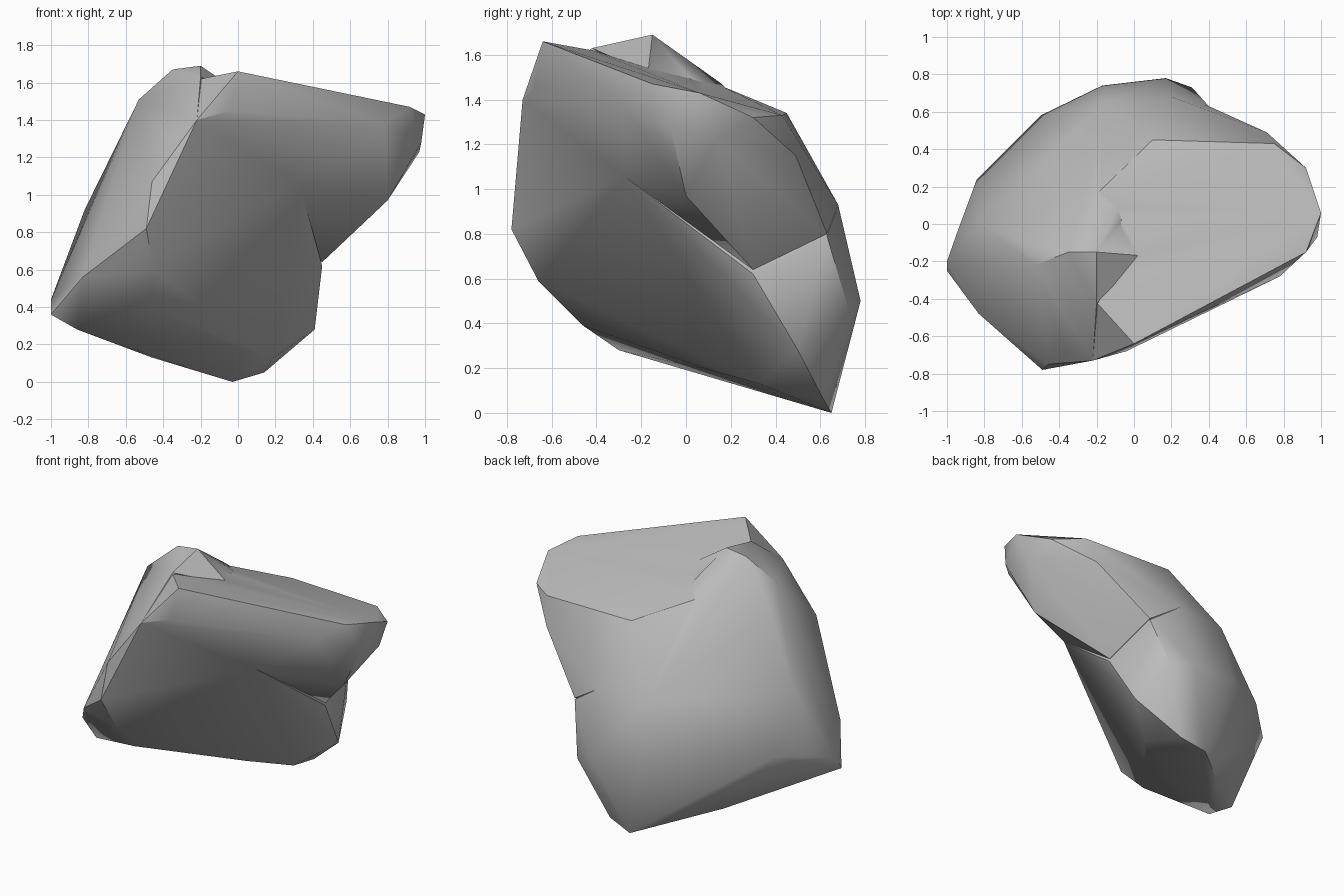
import bpy, bmesh, math

if "Cube" in bpy.data.objects:
    bpy.data.objects.remove(bpy.data.objects["Cube"])

# One stone colour
stone = bpy.data.materials.new("stone_grey")
stone.diffuse_color = (0.5, 0.5, 0.5, 1)
stone.use_nodes = True
stone.node_tree.nodes["Principled BSDF"].inputs["Base Color"].default_value = stone.diffuse_color


def hull(name, points):
    """Faceted block: the convex hull of a few corner points."""
    bm = bmesh.new()
    for p in points:
        bm.verts.new(p)
    out = bmesh.ops.convex_hull(bm, input=bm.verts[:])
    junk = {g for g in out["geom_interior"] + out["geom_unused"]
            if isinstance(g, bmesh.types.BMVert)}
    bmesh.ops.delete(bm, geom=list(junk), context='VERTS')
    bmesh.ops.recalc_face_normals(bm, faces=bm.faces[:])
    mesh = bpy.data.meshes.new(name)
    bm.to_mesh(mesh)
    bm.free()
    ob = bpy.data.objects.new(name, mesh)
    bpy.context.collection.objects.link(ob)
    mesh.materials.append(stone)
    return ob


# Corners of the sloping main mass, with the knob on its top
lower = [
    (-1, -.25, .36), (-1, -.2, .44), (-.83, -.48, .56), (-.86, -.3, .28),
    (-.46, .25, .13), (-.03, .65, 0), (.14, .62, .05), (.19, .33, .13),
    (-.02, .11, .19), (-.46, -.46, .39), (-.45, -.66, .59), (-.49, -.78, .82),
    (.41, .5, .28), (.45, .3, .62), (.31, .73, .45), (.17, .78, .5),
    (-.17, .74, .52), (-.5, .58, .55), (-.84, .24, .58), (-.94, -.03, .52),
    (-.82, 0, .92), (-.16, .65, .93), (.2, .68, .93), (.4, .63, .79),
    (-.07, -.52, .95), (.33, -.28, 1.06),
    (-.46, -.75, 1.07), (-.36, -.68, 1.28), (-.22, -.73, 1.4),
    (-.57, -.1, 1.36), (-.53, -.22, 1.51), (-.35, -.15, 1.67),
    (-.2, -.15, 1.69), (-.2, -.42, 1.63), (-.2, .16, 1.47),
]

# Corners of the flat-topped overhanging slab
upper = [
    (0, -.64, 1.66), (-.22, -.73, 1.4), (-.04, -.68, 1.45),
    (.78, -.28, 1.38), (.92, -.15, 1.47), (1, .06, 1.43), (.98, -.07, 1.28),
    (.97, .14, 1.23), (.8, 0, .97), (.66, .2, .88), (.45, .3, .64),
    (.92, .3, 1.32), (.75, .43, 1.33), (.1, .45, 1.34), (.71, .49, 1.15),
    (.4, .63, .8), (.2, .68, .93), (-.16, .65, .93), (-.57, -.1, 1.36),
    (.33, -.28, 1.06), (-.2, -.42, 1.62), (-.2, .16, 1.46),
]

# Ridge running from the knob down onto the flat top
ridge = [(-.2, -.15, 1.69), (.05, -.17, 1.52), (-.2, -.42, 1.63),
         (-.2, .16, 1.47), (-.25, -.15, 1.3)]

rock = hull("rock", lower)
bpy.context.view_layer.objects.active = rock
rock.select_set(True)

# Fuse the pieces into the main mass
for name, pts in (("rock_overhang", upper), ("knob_ridge", ridge)):
    piece = hull(name, pts)
    fuse = rock.modifiers.new("fuse", 'BOOLEAN')
    fuse.operation = 'UNION'
    fuse.solver = 'EXACT'
    fuse.object = piece
    bpy.ops.object.modifier_apply(modifier="fuse")
    bpy.data.objects.remove(piece)

# Soft facets with the hard breaks kept
bpy.ops.object.shade_smooth_by_angle(angle=math.radians(35))
